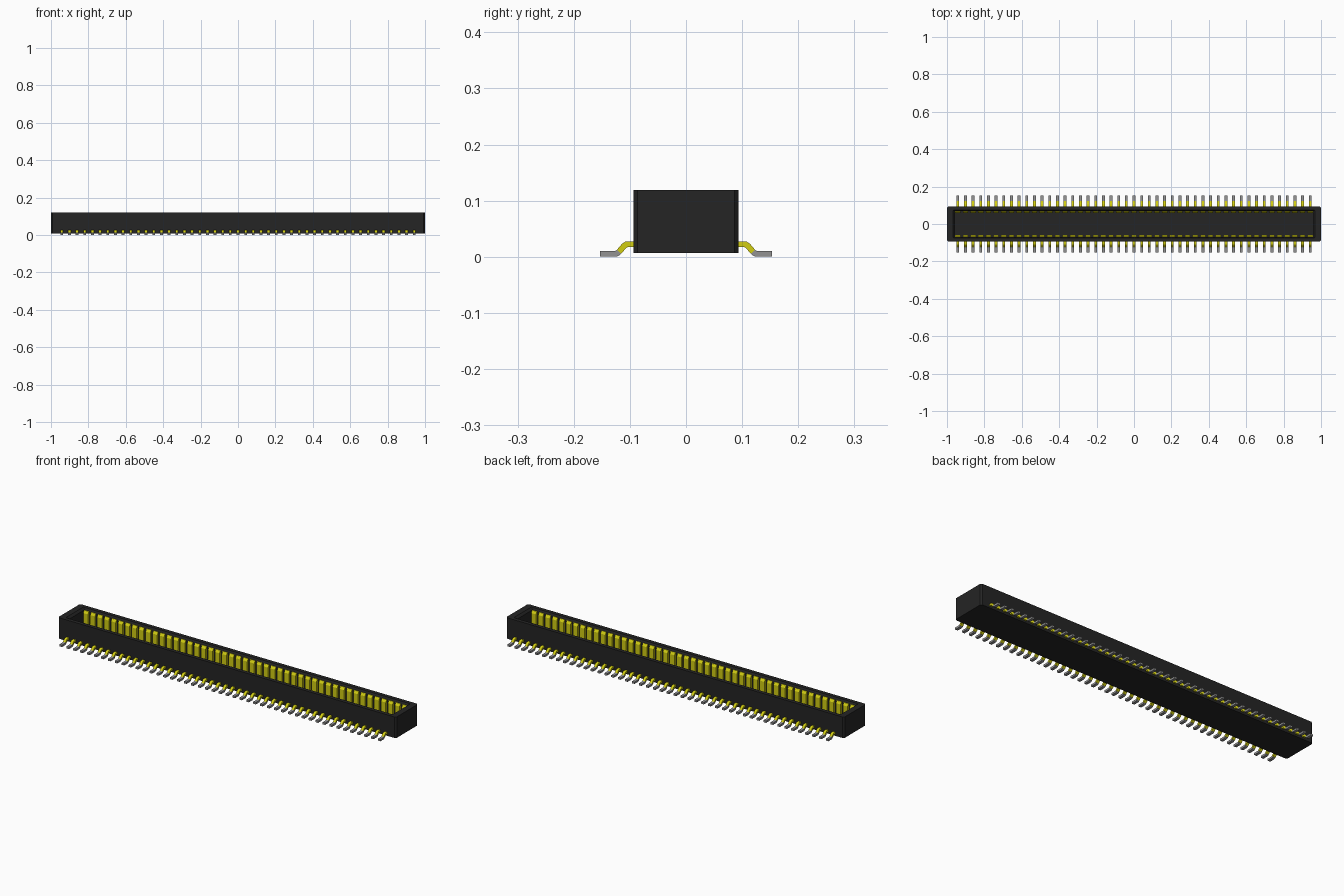
import bpy, bmesh, math
from mathutils import Vector

if "Cube" in bpy.data.objects:
    bpy.data.objects.remove(bpy.data.objects["Cube"], do_unlink=True)

PINS = 47
REACH = 0.942          # x of the outermost pins
PITCH = 2 * REACH / (PINS - 1)


def material(name, r, g, b):
    m = bpy.data.materials.new(name)
    m.use_nodes = True
    m.diffuse_color = (r, g, b, 1)
    bsdf = m.node_tree.nodes["Principled BSDF"]
    bsdf.inputs["Base Color"].default_value = (r, g, b, 1)
    bsdf.inputs["Roughness"].default_value = 0.6
    return m


black = material("black plastic", 0.018, 0.018, 0.018)
gold = material("yellow contact", 0.64, 0.61, 0.006)
tin = material("grey tin", 0.29, 0.29, 0.29)


def finish(bm, name, mat):
    bmesh.ops.recalc_face_normals(bm, faces=bm.faces)
    mesh = bpy.data.meshes.new(name)
    bm.to_mesh(mesh)
    bm.free()
    mesh.materials.append(mat)
    ob = bpy.data.objects.new(name, mesh)
    bpy.context.collection.objects.link(ob)
    return ob


def ring(bm, hx, hy, z, cut):
    """Rectangle with cut corners, as a loop of eight vertices."""
    quarter = [(hx, hy - cut), (hx - cut, hy)]
    pts = quarter + [(-x, y) for x, y in reversed(quarter)]
    pts += [(-x, -y) for x, y in pts]
    return [bm.verts.new((x, y, z)) for x, y in pts]


def bridge(bm, a, b):
    for i in range(len(a)):
        j = (i + 1) % len(a)
        bm.faces.new((a[i], a[j], b[j], b[i]))


def row_of(name, profile, width, side, mat):
    """Repeat a (y, z) profile, extruded along x, for every pin on one side."""
    bm = bmesh.new()
    for i in range(PINS):
        x = -REACH + i * PITCH
        ends = [[bm.verts.new((x + s * width / 2, side * y, z)) for y, z in profile]
                for s in (-1, 1)]
        bridge(bm, *ends)
        for end in ends:
            bm.faces.new(end)
    return finish(bm, name, mat)


def ribbon(path, thick):
    """Closed outline of constant thickness around a centre line."""
    pts = [Vector(p) for p in path]
    upper, lower = [], []
    for i, p in enumerate(pts):
        d = (pts[min(i + 1, len(pts) - 1)] - pts[max(i - 1, 0)]).normalized()
        n = Vector((-d.y, d.x)) * thick / 2
        upper.append(p + n)
        lower.append(p - n)
    return upper + lower[::-1]


# Housing: open tray with cut corners and a bevelled rim inside
bm = bmesh.new()
loops = [ring(bm, 1.0, 0.094, 0.007, 0.008),
         ring(bm, 1.0, 0.094, 0.119, 0.008),
         ring(bm, 0.967, 0.074, 0.119, 0.002),
         ring(bm, 0.957, 0.069, 0.108, 0.002),
         ring(bm, 0.957, 0.069, 0.03, 0.002)]
for a, b in zip(loops, loops[1:]):
    bridge(bm, a, b)
bm.faces.new(loops[0])
bm.faces.new(loops[-1])
finish(bm, "housing", black)

# Lead centre line: flat inside, S-bend down, flat foot
HIGH, LOW, BEND_IN, BEND_OUT = 0.0225, 0.0055, 0.104, 0.126
STEPS = 10
bend = []
for i in range(STEPS + 1):
    t = i / STEPS
    bend.append((BEND_IN + (BEND_OUT - BEND_IN) * t,
                 LOW + (HIGH - LOW) * (1 + math.cos(math.pi * t)) / 2))
split = 7
lead = ribbon([(0.08, HIGH)] + bend[:split + 1], 0.0105)
foot = ribbon(bend[split:] + [(0.153, LOW)], 0.0105)

# Contact blade with a sloped top, standing against the inner wall
blade = [(0.0715, 0.028), (0.058, 0.028), (0.058, 0.096), (0.066, 0.108), (0.0715, 0.108)]

for label, side in (("front", -1), ("back", 1)):
    row_of(label + "_contacts", blade, 0.028, side, gold)
    for part, profile, mat in (("_leads", lead, gold), ("_feet", foot, tin)):
        ob = row_of(label + part, profile, 0.015, side, mat)
        bpy.ops.object.select_all(action='DESELECT')
        ob.select_set(True)
        bpy.context.view_layer.objects.active = ob
        bpy.ops.object.shade_smooth_by_angle(angle=math.radians(35))
